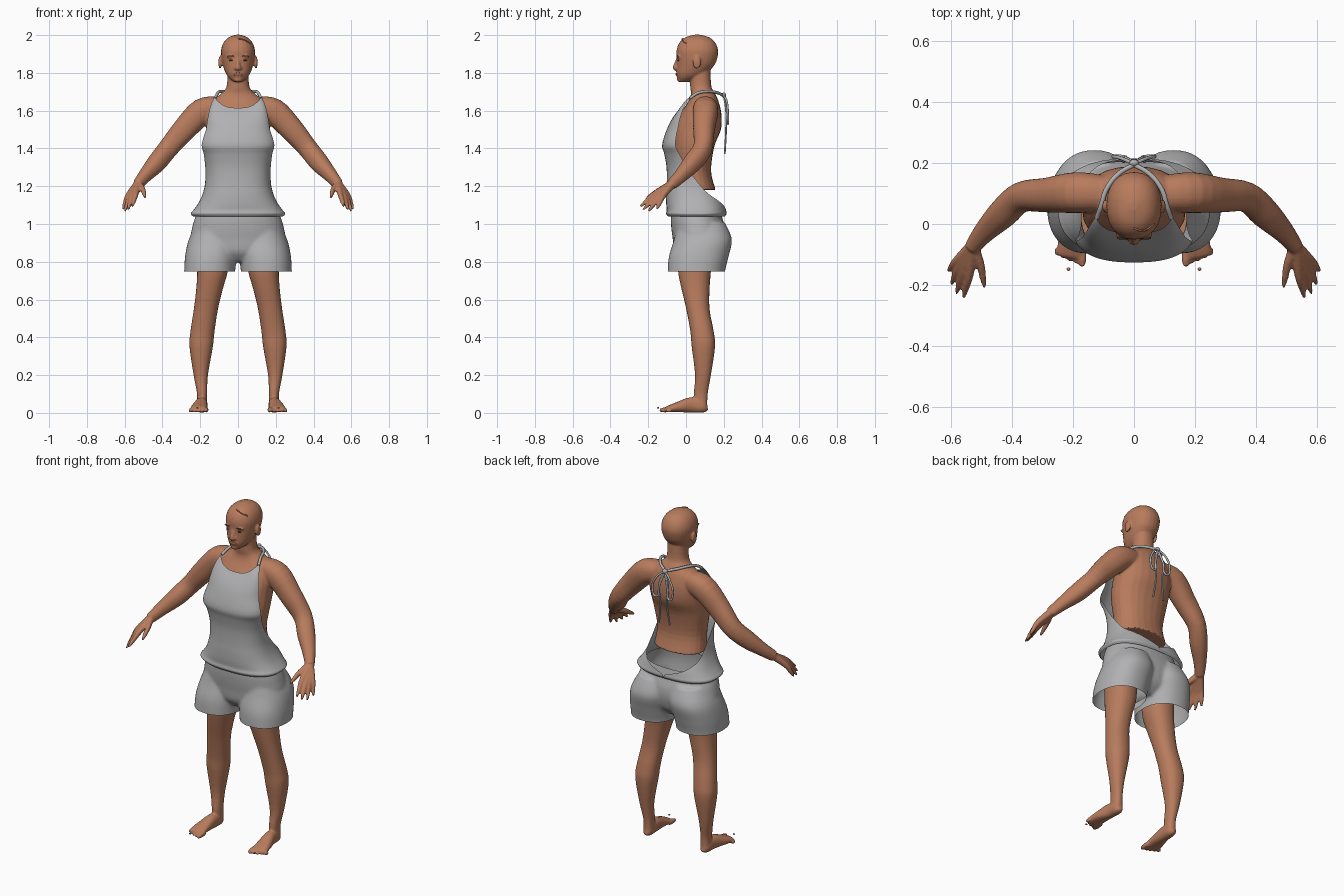
import bpy, bmesh, math
from mathutils import Vector, Matrix

cube = bpy.data.objects.get("Cube")
if cube:
    bpy.data.objects.remove(cube)


def material(name, colour):
    mat = bpy.data.materials.new(name)
    mat.use_nodes = True
    mat.diffuse_color = (*colour, 1)
    mat.node_tree.nodes["Principled BSDF"].inputs["Base Color"].default_value = (*colour, 1)
    return mat


skin = material("warm skin", (0.48, 0.2, 0.11))
cloth = material("grey cloth", (0.44, 0.44, 0.45))
lip = material("muted lip", (0.33, 0.12, 0.08))
dark = material("dark brown", (0.07, 0.035, 0.025))


def refine(rings, steps=4):
    """Catmull-Rom interpolation of every value in the ring table."""
    out, last = [], len(rings) - 1
    for i in range(last):
        near = [rings[min(max(i + k, 0), last)] for k in (-1, 0, 1, 2)]
        for s in range(steps):
            t = s / steps
            out.append([0.5 * (2*q + (r-p)*t + (2*p-5*q+4*r-w)*t*t + (3*q-p-3*r+w)*t**3)
                        for p, q, r, w in zip(*near)])
    return out + [list(rings[-1])]


def loft(bm, rings, level=True, power=0.9, n=24, side=1):
    """Rings are x, y, z, two radii and, for an open sheet, a half angle about the front."""
    rings = refine(rings)
    sheet = len(rings[0]) > 5
    pts = [Vector((side * r[0], r[1], r[2])) for r in rings]
    loops = []
    for i, r in enumerate(rings):
        u, v = Vector((1, 0, 0)), Vector((0, 1, 0))
        if not level:
            t = pts[min(i + 1, len(pts) - 1)] - pts[max(i - 1, 0)]
            u = t.cross(Vector((0, 0, 1))).normalized()
            v = t.cross(u).normalized()
        half = math.radians(min(r[5], 180)) if sheet else math.pi
        loop = []
        for k in range(n + 1 if sheet else n):
            a = -math.pi / 2 + half * (2 * k / n - 1)
            c, s = (math.copysign(abs(f) ** power, f) for f in (math.cos(a), math.sin(a)))
            loop.append(bm.verts.new(pts[i] + u * (r[3] * c) + v * (r[4] * s)))
        loops.append(loop)
    for low, high in zip(loops, loops[1:]):
        for k in range(n):
            j = (k + 1) % len(low)
            bm.faces.new((low[k], low[j], high[j], high[k]))
    if not sheet:
        bm.faces.new(loops[0][::-1])
        bm.faces.new(loops[-1])


def ball(bm, centre, size):
    bmesh.ops.create_uvsphere(bm, u_segments=20, v_segments=12, radius=1,
                              matrix=Matrix.Translation(centre) @ Matrix.Diagonal((*size, 1)))


def finish(name, bm, mat, voxel=0, closed=True, cuts=()):
    """Make the object; optionally fuse its parts, then trim it to open edges."""
    if closed:
        bmesh.ops.recalc_face_normals(bm, faces=bm.faces)
    mesh = bpy.data.meshes.new(name)
    bm.to_mesh(mesh)
    bm.free()
    obj = bpy.data.objects.new(name, mesh)
    bpy.context.collection.objects.link(obj)
    if voxel:
        fuse = obj.modifiers.new("fuse", "REMESH")
        fuse.mode, fuse.voxel_size = "VOXEL", voxel
        soften = obj.modifiers.new("soften", "SMOOTH")
        soften.factor, soften.iterations = 0.5, 5
        graph = bpy.context.evaluated_depsgraph_get()
        obj.data = bpy.data.meshes.new_from_object(obj.evaluated_get(graph))
        obj.modifiers.clear()
    if cuts:
        trim = bmesh.new()
        trim.from_mesh(obj.data)
        for height, up in cuts:
            bmesh.ops.bisect_plane(trim, geom=trim.verts[:] + trim.edges[:] + trim.faces[:],
                                   plane_co=(0, 0, height), plane_no=(0, 0, up), clear_outer=True)
        trim.to_mesh(obj.data)
        trim.free()
    obj.data.name = name
    obj.data.materials.clear()
    obj.data.materials.append(mat)
    obj.data.shade_smooth()
    return obj


def cord(name, points, radius, mat, side=1):
    curve = bpy.data.curves.new(name, "CURVE")
    curve.dimensions, curve.bevel_depth, curve.bevel_resolution = "3D", radius, 2
    curve.use_fill_caps = True
    spline = curve.splines.new("BEZIER")
    spline.bezier_points.add(len(points) - 1)
    for bp, (x, y, z) in zip(spline.bezier_points, points):
        bp.co = (side * x, y, z)
        bp.handle_left_type = bp.handle_right_type = "AUTO"
    curve.materials.append(mat)
    bpy.context.collection.objects.link(bpy.data.objects.new(name, curve))


# Upper body: torso and neck
bm = bmesh.new()
loft(bm, [(0, .05, 1.18, .155, .107), (0, .035, 1.28, .148, .098), (0, .04, 1.41, .168, .11),
          (0, .06, 1.5, .17, .125), (0, .078, 1.58, .168, .11), (0, .092, 1.65, .14, .08),
          (0, .09, 1.69, .09, .064), (0, .078, 1.73, .06, .056), (0, .075, 1.83, .056, .055)])
# Head from chin to crown, with nose
loft(bm, [(0, -.012, 1.752, .022, .024), (0, .008, 1.772, .047, .052), (0, .03, 1.8, .066, .08),
          (0, .05, 1.84, .08, .1), (0, .058, 1.88, .088, .108), (0, .06, 1.92, .09, .11),
          (0, .06, 1.96, .077, .095), (0, .06, 1.988, .05, .064), (0, .06, 2.002, .012, .016)])
loft(bm, [(0, -.043, 1.878, .009, .008), (0, -.052, 1.85, .01, .01), (0, -.06, 1.826, .014, .011),
          (0, -.048, 1.817, .01, .006)], level=False)
ball(bm, (0, -.042, 1.793), (.03, .011, .016))
ball(bm, (0, -.034, 1.765), (.022, .014, .014))
for side in (1, -1):
    ball(bm, (side * .013, -.05, 1.825), (.01, .01, .009))
    ball(bm, (side * .036, -.038, 1.886), (.026, .012, .008))
    ball(bm, (side * .095, .058, 1.855), (.009, .022, .035))
    # Arm from shoulder to wrist
    loft(bm, [(.1, .1, 1.615, .06, .06), (.19, .103, 1.595, .067, .07), (.285, .095, 1.5, .057, .063),
              (.37, .088, 1.4, .05, .053), (.43, .035, 1.325, .049, .05), (.49, -.025, 1.258, .036, .037),
              (.53, -.075, 1.21, .026, .03)], level=False, side=side)
    # Palm and fingers fan out from the wrist
    fingers = [((.54, -.165, 1.16), (.56, -.242, 1.092)), ((.56, -.155, 1.15), (.583, -.228, 1.075)),
               ((.573, -.14, 1.147), (.6, -.198, 1.068)), ((.582, -.12, 1.15), (.61, -.155, 1.078)),
               ((.505, -.13, 1.185), (.49, -.208, 1.14))]
    for knuckle, tip in fingers:
        middle = Vector(knuckle).lerp(Vector(tip), 0.6)
        loft(bm, [(.53, -.07, 1.213, .02, .022), (*knuckle, .014, .016), (*middle, .011, .012),
                  (*tip, .006, .006)], level=False, side=side, n=12)
finish("upper_body", bm, skin, voxel=.0055)

# Legs and bare feet
bm = bmesh.new()
for side in (1, -1):
    loft(bm, [(.19, .08, .03, .028, .033), (.19, .078, .1, .027, .037), (.197, .09, .2, .038, .042),
              (.195, .092, .35, .062, .062), (.188, .085, .43, .064, .062), (.17, .063, .55, .064, .062),
              (.15, .05, .66, .071, .075), (.135, .045, .75, .081, .087), (.13, .045, .85, .085, .09)],
         side=side)
    loft(bm, [(.19, .113, .035, .014, .02), (.19, .09, .033, .028, .032), (.193, .03, .042, .032, .041),
              (.203, -.04, .031, .042, .028), (.208, -.095, .02, .047, .017), (.21, -.11, .016, .042, .011)],
         level=False, side=side)
    for k in range(5):
        x, r = .17 + .0205 * k, .014 if k == 0 else .01
        loft(bm, [(x, -.08, r + .004, r, r), (x, -.115 + .007 * k, r + .002, r, r),
                  (x, -.14 + .009 * k, r, r * .6, r * .6)], level=False, side=side, n=12)
finish("legs", bm, skin, voxel=.0055)

# Loose toenails
bm = bmesh.new()
for side in (1, -1):
    ball(bm, (side * .215, -.148, .027), (.006, .006, .004))
finish("toenails", bm, skin)

# Eyes, brows and mouth
for name, mat, x, y, z, size in (("eyes", dark, .036, -.0405, 1.866, (.013, .005, .004)),
                                 ("eyebrows", dark, .037, -.046, 1.889, (.02, .005, .003)),
                                 ("lips", lip, .006, -.05, 1.793, (.02, .005, .008))):
    bm = bmesh.new()
    for side in (1, -1):
        ball(bm, (side * x, y, z), size)
    finish(name, bm, mat)
cord("scalp_strand", [(0, -.015, 1.982), (.03, -.022, 1.976), (.066, .0, 1.955)], .003, skin)

# Shorts: hips fused with two wide legs, open at waist and hems
bm = bmesh.new()
loft(bm, [(0, .06, .8, .1, .08), (0, .065, .85, .21, .125), (0, .07, .92, .25, .14),
          (0, .065, .98, .243, .143), (0, .055, 1.04, .225, .135), (0, .05, 1.12, .19, .12)], n=40)
for side in (1, -1):
    loft(bm, [(.152, .055, .68, .137, .15), (.15, .055, .75, .135, .152), (.143, .068, .83, .137, .158),
              (.128, .09, .92, .132, .153), (.115, .08, 1.01, .1, .125)], side=side, n=40)
finish("shorts", bm, cloth, voxel=.009, cuts=((.748, -1), (1.09, 1)))

# Halter top: open-backed sheet whose sides sweep forward as it rises
bm = bmesh.new()
loft(bm, [(0, .055, 1.04, .238, .15, 180), (0, .055, 1.055, .25, .16, 180), (0, .055, 1.075, .235, .157, 176),
          (0, .05, 1.11, .21, .155, 150), (0, .04, 1.16, .187, .145, 118), (0, .035, 1.22, .174, .137, 98),
          (0, .025, 1.3, .174, .128, 84), (0, .01, 1.37, .187, .125, 74), (0, -.01, 1.42, .2, .116, 72),
          (0, .0, 1.5, .178, .102, 70), (0, .02, 1.56, .154, .092, 74), (0, .045, 1.615, .126, .076, 80)],
     power=.8, n=56)
for v in bm.verts:
    rise = max(0, v.co.z - 1.5) / .115
    v.co.z += .06 * rise * (abs(v.co.x) / .126) ** 3
finish("halter_top", bm, cloth, closed=False)

# Neck straps, bow loops and hanging ties
for side in (1, -1):
    cord("neck_strap", [(.122, .02, 1.665), (.108, .06, 1.692), (.09, .115, 1.702), (.05, .165, 1.695),
                        (0, .195, 1.682)], .008, cloth, side)
    cord("bow_loop", [(0, .198, 1.682), (.04, .215, 1.65), (.068, .222, 1.57), (.045, .222, 1.53),
                      (.025, .216, 1.6), (0, .2, 1.682)], .006, cloth, side)
    cord("hanging_tie", [(0, .2, 1.682), (.03, .212, 1.6), (.022, .212, 1.5),
                         (.035, .205, 1.37)], .005, cloth, side)
bm = bmesh.new()
ball(bm, (0, .2, 1.682), (.016, .012, .014))
finish("bow_knot", bm, cloth)
